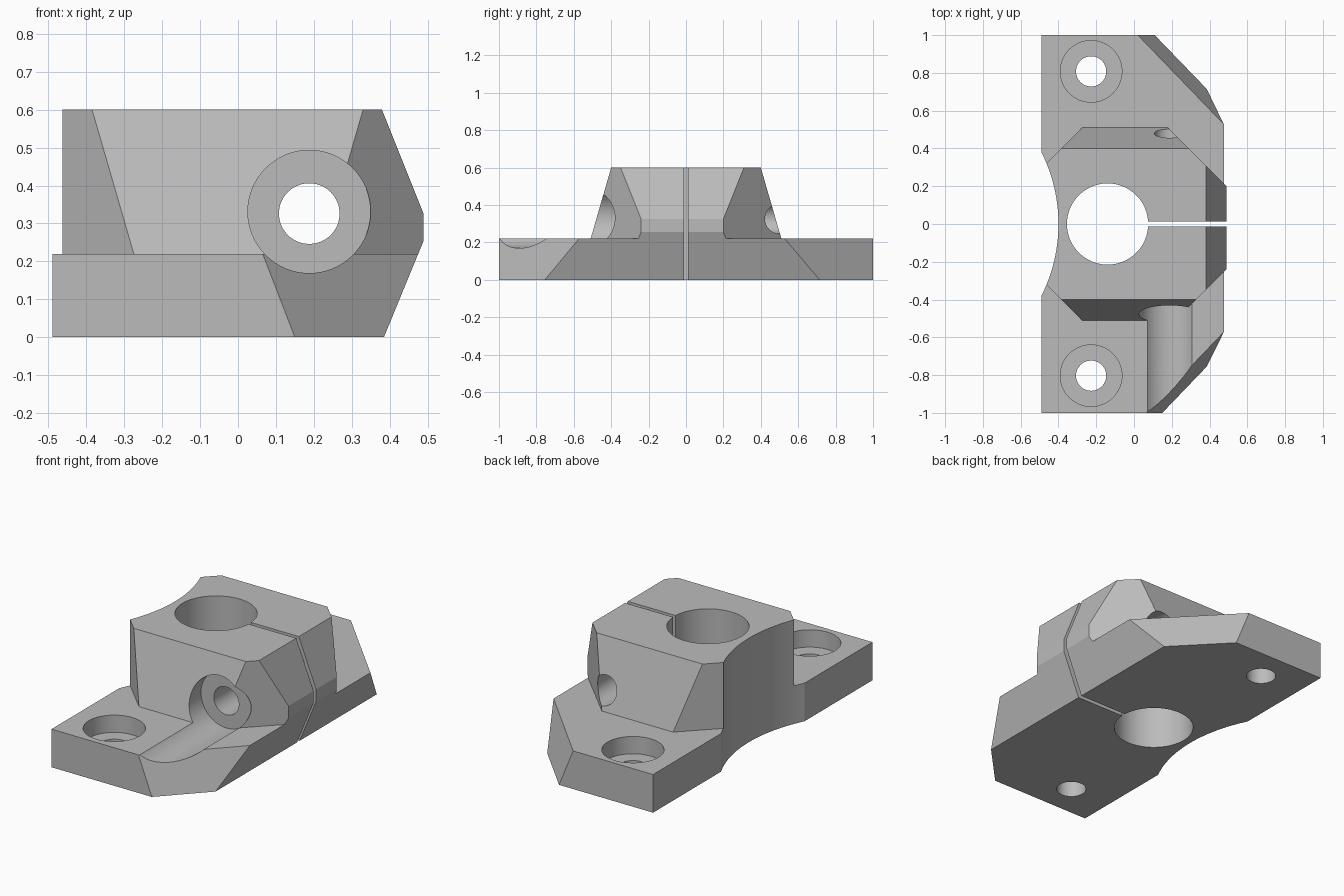
import bpy, bmesh, math
from mathutils import Vector, Matrix

cube = bpy.data.objects.get("Cube")
if cube:
    bpy.data.objects.remove(cube, do_unlink=True)

grey = bpy.data.materials.new("machined_grey")
grey.use_nodes = True
colour = (0.5, 0.5, 0.5, 1)
grey.diffuse_color = colour
grey.node_tree.nodes["Principled BSDF"].inputs["Base Color"].default_value = colour

PLATE_TOP = 0.22
HEIGHT = 0.6


def finish(name, bm):
    bmesh.ops.recalc_face_normals(bm, faces=bm.faces)
    mesh = bpy.data.meshes.new(name)
    bm.to_mesh(mesh)
    bm.free()
    mesh.materials.append(grey)
    obj = bpy.data.objects.new(name, mesh)
    bpy.context.collection.objects.link(obj)
    return obj


def chamfered_box(name, low, high, planes=()):
    """Box trimmed by planes, each given by three points; the middle is kept."""
    low, high = Vector(low), Vector(high)
    middle = (low + high) / 2
    bm = bmesh.new()
    bmesh.ops.create_cube(bm, size=1, matrix=Matrix.Translation(middle)
                          @ Matrix.Diagonal((*(high - low), 1)))
    for a, b, c in planes:
        a, b, c = Vector(a), Vector(b), Vector(c)
        normal = (b - a).cross(c - a).normalized()
        if normal.dot(middle - a) > 0:
            normal.negate()
        cut = bmesh.ops.bisect_plane(bm, geom=bm.verts[:] + bm.edges[:] + bm.faces[:],
                                     plane_co=a, plane_no=normal, clear_outer=True)
        rim = [e for e in cut["geom_cut"] if isinstance(e, bmesh.types.BMEdge)]
        bmesh.ops.contextual_create(bm, geom=rim)
    return finish(name, bm)


def rod(name, start, end, radius, sides=64):
    start, end = Vector(start), Vector(end)
    axis = end - start
    bm = bmesh.new()
    turn = axis.to_track_quat('Z', 'Y').to_matrix().to_4x4()
    bmesh.ops.create_cone(bm, cap_ends=True, segments=sides, radius1=radius, radius2=radius,
                          depth=axis.length,
                          matrix=Matrix.Translation((start + end) / 2) @ turn)
    return finish(name, bm)


def prism_along_y(name, profile, y0, y1):
    bm = bmesh.new()
    face = bm.faces.new([bm.verts.new((x, y0, z)) for x, z in profile])
    new = bmesh.ops.extrude_face_region(bm, geom=[face])["geom"]
    bmesh.ops.translate(bm, vec=(0, y1 - y0, 0),
                        verts=[v for v in new if isinstance(v, bmesh.types.BMVert)])
    return finish(name, bm)


def combine(body, tool, operation):
    tool.hide_render = True
    mod = body.modifiers.new(operation.lower(), 'BOOLEAN')
    mod.operation = operation
    mod.solver = 'EXACT'
    mod.object = tool
    with bpy.context.temp_override(object=body, active_object=body, selected_objects=[body]):
        bpy.ops.object.modifier_apply(modifier=mod.name)
    bpy.data.objects.remove(tool, do_unlink=True)


# Mounting plate with sloped corners
body = chamfered_box("clamp_bracket", (-0.49, -1, 0), (0.6, 1, PLATE_TOP), [
    [(0.15, -1, 0), (0.385, -0.755, 0), (0.065, -1, PLATE_TOP)],
    [(0.11, 1, 0), (0.385, 0.715, 0), (0.02, 1, PLATE_TOP)],
])

# Clamp block: sloped front and back, upright corner chamfers
planes = []
for s in (-1, 1):
    planes.append([(0, s * 0.51, PLATE_TOP), (1, s * 0.51, PLATE_TOP), (0, s * 0.4, HEIGHT)])
    right = 0.69 if s > 0 else 0.73
    planes.append([(right, 0, 0), (right, 0, 1), (0, s * right, 0)])
    planes.append([(-0.785, 0, 0), (-0.785, 0, 1), (0, s * 0.785, 0)])
block = chamfered_box("clamp_block", (-0.48, -0.7, 0.1), (0.55, 0.7, HEIGHT), planes)
combine(body, block, 'UNION')

# Pointed right-hand side running the full length
nose = prism_along_y("nose_envelope", [
    (-0.7, -0.1), (0.344, -0.1), (0.49, 0.255), (0.49, 0.325),
    (0.34, 0.7), (-0.7, 0.7)], -1.2, 1.2)
combine(body, nose, 'INTERSECT')

# Hollow left side, main bore and clamping slit
combine(body, rod("hollow", (-1.247, 0, -0.1), (-1.247, 0, 0.7), 0.847, 192), 'DIFFERENCE')
combine(body, rod("bore", (-0.14, 0, -0.1), (-0.14, 0, 0.7), 0.215, 96), 'DIFFERENCE')
combine(body, chamfered_box("slit", (-0.14, -0.012, -0.1), (0.7, 0.012, 0.7)), 'DIFFERENCE')

# Counterbored mounting holes
for y in (-0.803, 0.808):
    combine(body, rod("seat", (-0.227, y, 0.12), (-0.227, y, 0.5), 0.163), 'DIFFERENCE')
    combine(body, rod("hole", (-0.227, y, -0.1), (-0.227, y, 0.3), 0.08), 'DIFFERENCE')

# Clamp screw channel and its through hole
combine(body, rod("channel", (0.188, -1.2, 0.331), (0.188, -0.375, 0.331), 0.162), 'DIFFERENCE')
combine(body, rod("screw_hole", (0.188, -0.6, 0.326), (0.188, 0.8, 0.326), 0.08), 'DIFFERENCE')

# Smooth the round walls, keep the chamfers crisp
bpy.ops.object.select_all(action='DESELECT')
body.select_set(True)
bpy.context.view_layer.objects.active = body
bpy.ops.object.shade_smooth_by_angle(angle=math.radians(18))
